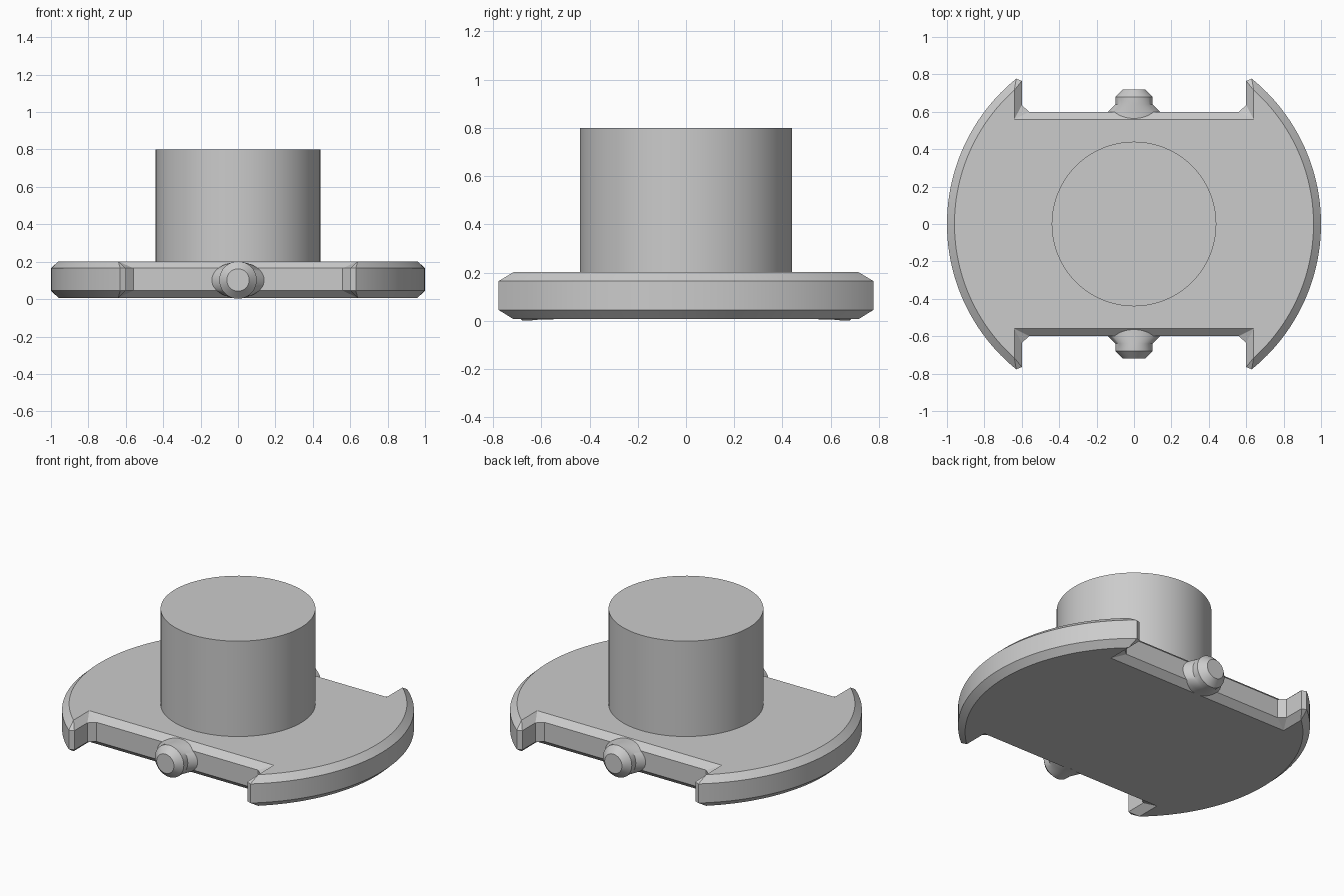
import bpy, bmesh
from math import sin, cos, pi, atan2

cube = bpy.data.objects.get("Cube")
if cube:
    bpy.data.objects.remove(cube)

grey = bpy.data.materials.new("plain grey")
grey.use_nodes = True
colour = (0.6, 0.6, 0.6, 1)
grey.diffuse_color = colour
grey.node_tree.nodes["Principled BSDF"].inputs["Base Color"].default_value = colour


def loft(name, rings):
    """Join matching rings of points with quads and cap both ends."""
    bm = bmesh.new()
    loops = [[bm.verts.new(p) for p in ring] for ring in rings]
    n = len(loops[0])
    for a, b in zip(loops, loops[1:]):
        for i in range(n):
            j = (i + 1) % n
            bm.faces.new((a[i], a[j], b[j], b[i]))
    bm.faces.new(loops[0][::-1])
    bm.faces.new(loops[-1])
    bmesh.ops.remove_doubles(bm, verts=bm.verts, dist=0.0001)
    bmesh.ops.recalc_face_normals(bm, faces=bm.faces)
    mesh = bpy.data.meshes.new(name)
    bm.to_mesh(mesh)
    bm.free()
    mesh.materials.append(grey)
    obj = bpy.data.objects.new(name, mesh)
    bpy.context.collection.objects.link(obj)
    bpy.ops.object.select_all(action='DESELECT')
    obj.select_set(True)
    bpy.context.view_layer.objects.active = obj
    bpy.ops.object.shade_smooth_by_angle(angle=pi / 7)
    return obj


def plate_outline(radius, tip, notch, z, steps=48):
    """Round outline with a wide notch at the front and the back."""
    end = atan2(tip[1], tip[0])
    arc = [(radius * cos(a), radius * sin(a))
           for a in (end * (2 * i / steps - 1) for i in range(steps + 1))]
    right = [(x, -y) for x, y in reversed(notch)] + arc + notch
    return [(x, y, z) for x, y in right] + [(-x, -y, z) for x, y in right]


# Base plate with chamfered rims
wide = (1.0, (0.63, 0.777), [(0.6, 0.765), (0.6, 0.635), (0.56, 0.6)])
narrow = (0.96, (0.64, 0.715), [(0.64, 0.715), (0.64, 0.56), (0.64, 0.56)])
loft("base_plate", [plate_outline(*narrow, 0.007), plate_outline(*wide, 0.045),
                    plate_outline(*wide, 0.165), plate_outline(*narrow, 0.202)])

# Central post
angles = [2 * pi * i / 96 for i in range(96)]
loft("post", [[(0.44 * cos(a), 0.44 * sin(a), z) for a in angles] for z in (0.19, 0.8)])

# Side pegs: flared foot, round body, tapered tip
peg_profile = [(0.55, 0.14, 0.096), (0.6, 0.14, 0.096), (0.64, 0.1, 0.1),
               (0.68, 0.1, 0.1), (0.72, 0.06, 0.06)]
for side, name in ((-1, "front_peg"), (1, "back_peg")):
    loft(name, [[(rx * cos(a), side * y, 0.102 + rz * sin(a)) for a in angles[::2]]
                for y, rx, rz in peg_profile])
